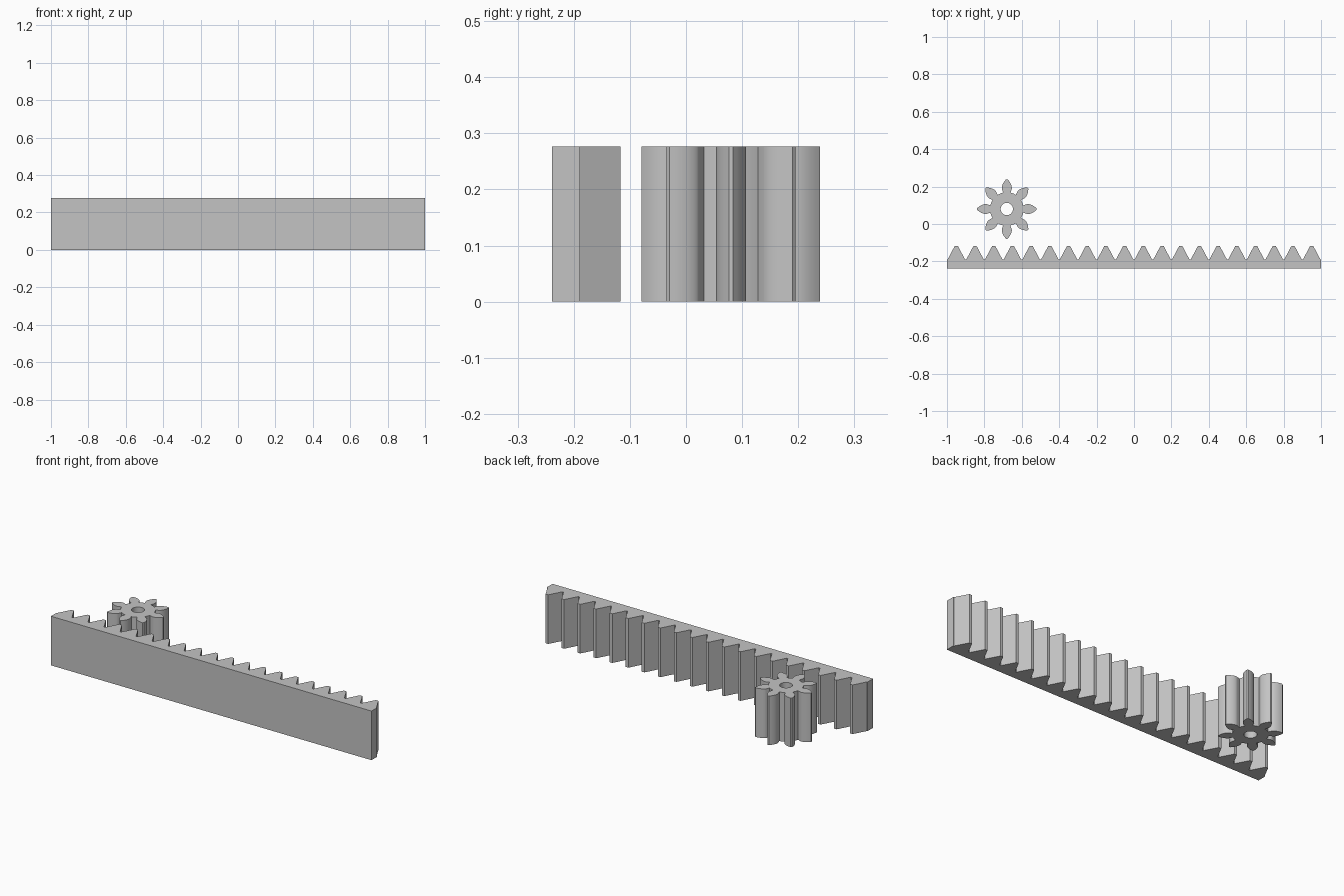
import bpy, bmesh
from math import pi, sin, cos, tan, acos, sqrt, radians

if "Cube" in bpy.data.objects:
    bpy.data.objects.remove(bpy.data.objects["Cube"], do_unlink=True)

HEIGHT = 0.277
PITCH = 0.1
MODULE = PITCH / pi
PRESSURE = radians(28)

grey = bpy.data.materials.new("light grey")
grey.use_nodes = True
colour = (0.55, 0.55, 0.55, 1)
grey.diffuse_color = colour
grey.node_tree.nodes["Principled BSDF"].inputs["Base Color"].default_value = colour


def extrude_outline(name, loops, location, smooth=False):
    """Fill closed 2D loops (inner loops become holes) and extrude them up."""
    bm = bmesh.new()
    edges = []
    for loop in loops:
        verts = [bm.verts.new((x, y, 0)) for x, y in loop]
        edges += [bm.edges.new((a, b)) for a, b in zip(verts, verts[1:] + verts[:1])]
    bmesh.ops.triangle_fill(bm, edges=edges, use_beauty=True, use_dissolve=False)
    result = bmesh.ops.extrude_face_region(bm, geom=bm.faces[:], use_keep_orig=True)
    top = [v for v in result["geom"] if isinstance(v, bmesh.types.BMVert)]
    bmesh.ops.translate(bm, verts=top, vec=(0, 0, HEIGHT))
    bmesh.ops.recalc_face_normals(bm, faces=bm.faces[:])
    mesh = bpy.data.meshes.new(name)
    bm.to_mesh(mesh)
    bm.free()
    mesh.materials.append(grey)
    obj = bpy.data.objects.new(name, mesh)
    obj.location = location
    bpy.context.collection.objects.link(obj)
    if smooth:
        bpy.ops.object.select_all(action="DESELECT")
        obj.select_set(True)
        bpy.context.view_layer.objects.active = obj
        bpy.ops.object.shade_smooth_by_angle(angle=radians(28))
    return obj


# Straight rack: flat back, trapezoid teeth along the rear side
RACK_TEETH = 20
back, root, tip = -0.239, -0.189, -0.117
tip_half = PITCH / 4 - MODULE * tan(PRESSURE)
root_half = tip_half + (tip - root) * tan(PRESSURE)
rack = [(-1, back), (-1, root)]
for i in range(RACK_TEETH):
    cx = -1 + PITCH * (i + 0.5)
    rack += [(cx - root_half, root), (cx - tip_half, tip),
             (cx + tip_half, tip), (cx + root_half, root)]
rack += [(1, root), (1, back)]
extrude_outline("toothed_rack", [rack], (0, 0, 0))

# Pinion gear: involute teeth on radial roots, with a round bore
TEETH = 8
STEPS = 8
pitch_r = MODULE * TEETH / 2
outer_r = pitch_r + MODULE
base_r = pitch_r * cos(PRESSURE)
root_r = 0.09
bore_r = 0.033


def involute(radius):
    a = acos(min(1, base_r / radius))
    return tan(a) - a


base_angle = pi / (2 * TEETH) + involute(pitch_r)
flank = [(root_r, base_angle + 0.02)]
for s in range(STEPS + 1):
    r = base_r + (outer_r - base_r) * (s / STEPS) ** 1.5
    flank.append((r, base_angle - involute(r)))
flank[0] = (root_r, base_angle - 0.02)

gear = []
for i in range(TEETH):
    mid = 2 * pi * i / TEETH
    polar = [(r, mid - a) for r, a in flank]
    polar += [(r, mid + a) for r, a in reversed(flank)]
    polar.append((root_r, mid + pi / TEETH))
    gear += [(r * cos(a), r * sin(a)) for r, a in polar]
bore = [(bore_r * cos(2 * pi * i / 32), bore_r * sin(2 * pi * i / 32)) for i in range(32)]
extrude_outline("pinion_gear", [gear, bore], (-0.68, 0.08, 0), smooth=True)
